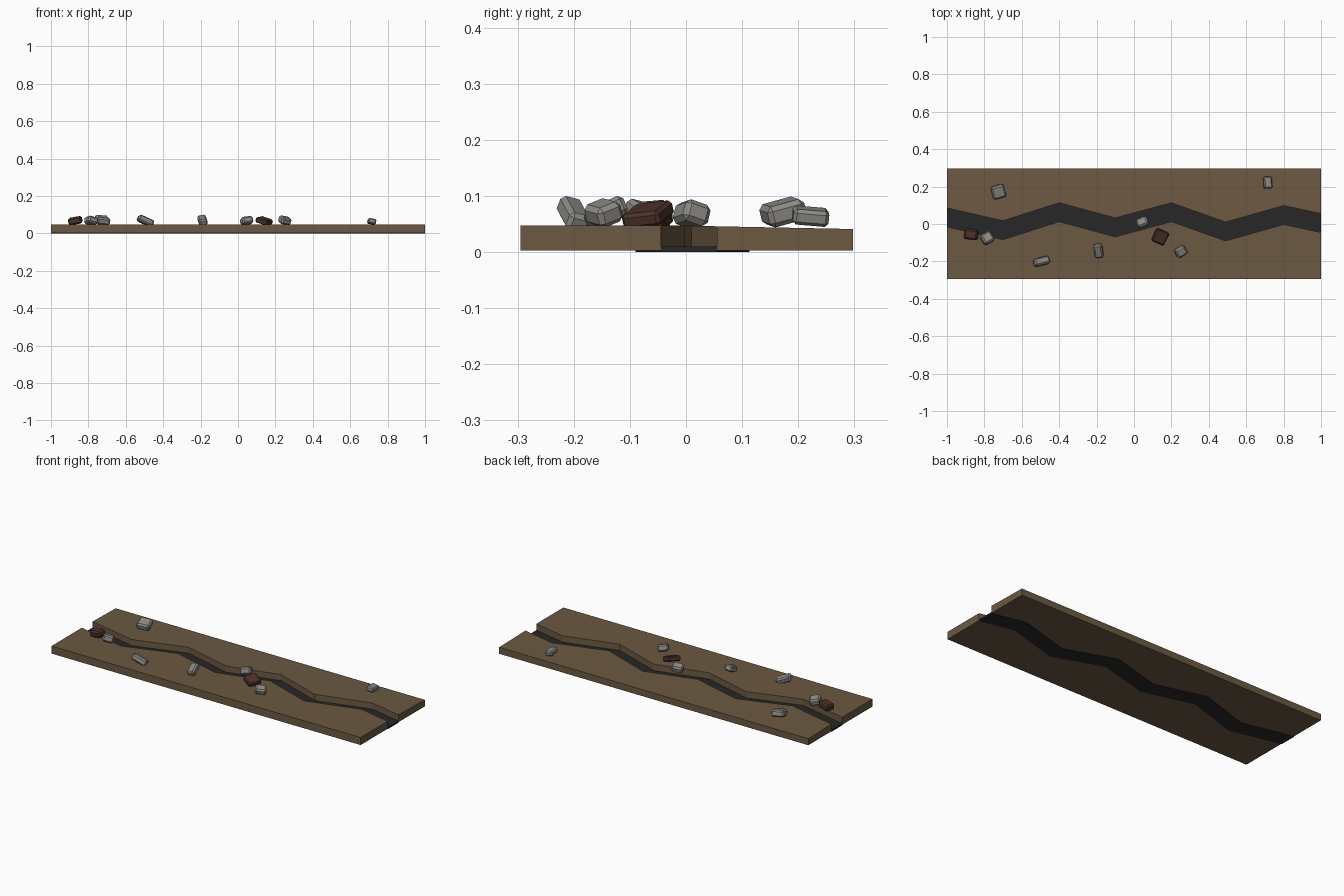
import bpy
import bmesh
from math import radians
from mathutils import Euler, Matrix, Vector

if "Cube" in bpy.data.objects:
    bpy.data.objects.remove(bpy.data.objects["Cube"], do_unlink=True)


def make_material(name, color):
    mat = bpy.data.materials.new(name)
    mat.use_nodes = True
    mat.diffuse_color = (*color, 1)
    mat.node_tree.nodes["Principled BSDF"].inputs["Base Color"].default_value = (*color, 1)
    return mat


earth = make_material("earth brown", (0.15, 0.10, 0.054))
dark = make_material("crack dark grey", (0.02, 0.02, 0.02))
grey = make_material("stone grey", (0.27, 0.26, 0.24))
rust = make_material("stone red brown", (0.075, 0.033, 0.024))


def add_object(name, bm, mat):
    bmesh.ops.recalc_face_normals(bm, faces=bm.faces)
    mesh = bpy.data.meshes.new(name)
    bm.to_mesh(mesh)
    bm.free()
    mesh.materials.append(mat)
    obj = bpy.data.objects.new(name, mesh)
    bpy.context.collection.objects.link(obj)
    return obj


def slab(name, outline, bottom, height, mat, slope=0):
    """Extruded outline whose height drops with y by the slope."""
    bm = bmesh.new()
    base = bm.faces.new([bm.verts.new((x, y, bottom)) for x, y in outline])
    top = bmesh.ops.extrude_face_region(bm, geom=[base])["geom"]
    for v in top:
        if isinstance(v, bmesh.types.BMVert):
            v.co.z += height - slope * v.co.y
    return add_object(name, bm, mat)


# Zigzag crack between two ground plates
zigzag = [(-1, -0.015), (-0.7, -0.083), (-0.4, 0.013), (-0.1, -0.068),
          (0.2, 0.013), (0.49, -0.09), (0.8, -0.002), (1, -0.045)]
far_side = [(x, y + 0.1) for x, y in zigzag]

slab("front_ground_plate", [(-1, -0.295), (1, -0.295)] + zigzag[::-1], 0.003, 0.044, earth)
slab("back_ground_plate", far_side + [(1, 0.298), (-1, 0.298)], 0.003, 0.044, earth, 0.02)
slab("crack_floor", zigzag + far_side[::-1], 0, 0.01, dark)


def rock(name, place, top, size, turn, mat):
    """Chamfered block, turned, with its highest point at the given height."""
    bm = bmesh.new()
    bmesh.ops.create_cube(bm, size=1, matrix=Matrix.Diagonal((*size, 1)))
    bmesh.ops.bevel(bm, geom=bm.edges[:], offset=min(size) * 0.22, segments=1,
                    profile=0.5, affect='EDGES')
    rot = Euler([radians(a) for a in turn]).to_matrix()
    bmesh.ops.rotate(bm, verts=bm.verts, cent=(0, 0, 0), matrix=rot)
    lift = top - max(v.co.z for v in bm.verts)
    bmesh.ops.translate(bm, verts=bm.verts, vec=Vector((*place, lift)))
    return add_object(name, bm, mat)


# Loose stones: place, top height, size, rotation, colour
stones = [
    ((-0.725, 0.173), 0.099, (0.072, 0.07, 0.038), (15, 5, 15), grey),
    ((-0.87, -0.055), 0.093, (0.072, 0.055, 0.038), (5, -10, -8), rust),
    ((-0.785, -0.075), 0.095, (0.06, 0.058, 0.038), (-12, 14, 28), grey),
    ((-0.495, -0.2), 0.1, (0.088, 0.042, 0.035), (-15, 24, 14), grey),
    ((-0.19, -0.143), 0.1, (0.045, 0.075, 0.036), (24, -10, 5), grey),
    ((0.046, 0.01), 0.094, (0.062, 0.05, 0.04), (-18, -8, 24), grey),
    ((0.14, -0.068), 0.092, (0.072, 0.074, 0.028), (6, 18, -24), rust),
    ((0.25, -0.147), 0.096, (0.06, 0.05, 0.038), (20, 8, 32), grey),
    ((0.715, 0.222), 0.083, (0.044, 0.064, 0.028), (-5, 12, 3), grey),
]
for i, (place, top, size, turn, mat) in enumerate(stones, 1):
    rock(f"stone_{i}", place, top, size, turn, mat)
